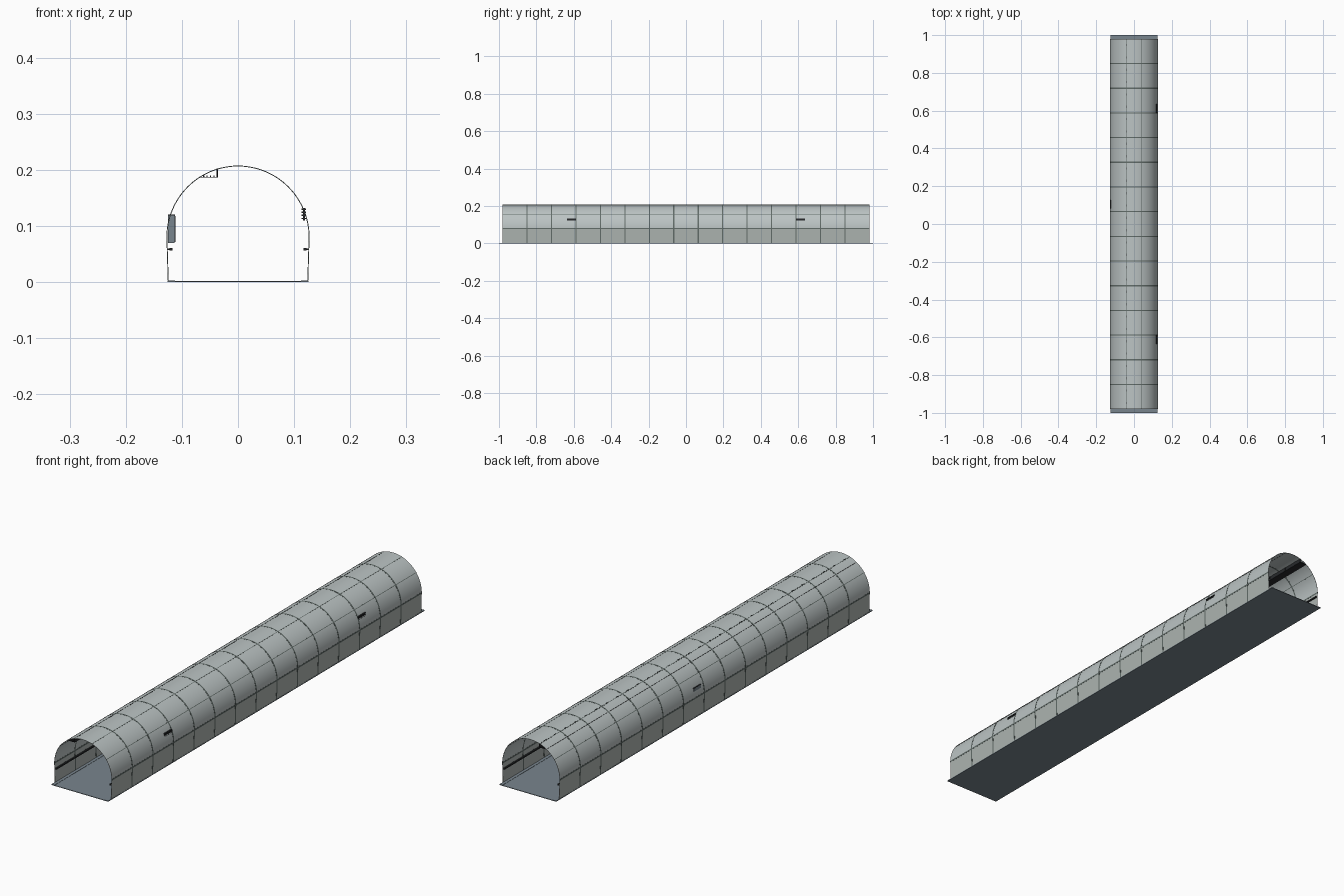
import bpy, bmesh, math

if "Cube" in bpy.data.objects:
    bpy.data.objects.remove(bpy.data.objects["Cube"])

R, SPRING, END = 0.1272, 0.08, 0.98
STEP = 2 * END / 15


def material(name, rgb):
    m = bpy.data.materials.new(name)
    m.diffuse_color = (*rgb, 1)
    m.use_nodes = True
    m.node_tree.nodes["Principled BSDF"].inputs["Base Color"].default_value = m.diffuse_color
    return m


LINING = material("pale grey lining", (0.50, 0.55, 0.55))
WALL = material("grey green wall", (0.42, 0.46, 0.44))
SEAM = material("dark seam", (0.12, 0.15, 0.14))
FLOOR = material("slate floor", (0.19, 0.235, 0.27))
BLACK = material("black fittings", (0.02, 0.022, 0.024))


def finish(name, bm, mat, smooth=False):
    bmesh.ops.recalc_face_normals(bm, faces=bm.faces)
    me = bpy.data.meshes.new(name)
    bm.to_mesh(me)
    bm.free()
    me.materials.append(mat)
    ob = bpy.data.objects.new(name, me)
    bpy.context.collection.objects.link(ob)
    if smooth:
        bpy.ops.object.select_all(action='DESELECT')
        ob.select_set(True)
        bpy.context.view_layer.objects.active = ob
        bpy.ops.object.shade_smooth_by_angle()
    return ob


def add_box(bm, x, y, z):
    """Box from (min, max) pairs."""
    v = bmesh.ops.create_cube(bm, size=1)["verts"]
    for p in v:
        p.co = [(a + b) / 2 + c * (b - a) for (a, b), c in zip((x, y, z), p.co)]


def boxes(name, mat, items):
    bm = bmesh.new()
    for item in items:
        add_box(bm, *item)
    return finish(name, bm, mat)


def add_sheet(bm, inner, outer, y0, y1):
    """Curved plate between two matching x-z profiles."""
    loop = inner + outer[::-1]
    n, h = len(loop), len(inner)
    a = [bm.verts.new((x, y0, z)) for x, z in loop]
    b = [bm.verts.new((x, y1, z)) for x, z in loop]
    for i in range(n):
        j = (i + 1) % n
        bm.faces.new((a[i], a[j], b[j], b[i]))
    for ring in (a, b):
        for i in range(h - 1):
            bm.faces.new((ring[i], ring[i + 1], ring[n - 2 - i], ring[n - 1 - i]))


def arc(r, a0=0, a1=180, n=48):
    angles = [math.radians(a0 + (a1 - a0) * i / n) for i in range(n + 1)]
    return [(r * math.cos(t), SPRING + r * math.sin(t)) for t in angles]


def wall(side, off):
    return [(side * (0.1247 + off), 0.001), (side * (R + off), SPRING)]


rings = [-END + STEP * i for i in range(1, 15)]

# Vaulted lining
bm = bmesh.new()
add_sheet(bm, arc(R - 0.0008), arc(R), -END, END)
finish("vault_lining", bm, LINING, True)

# Lower side walls
for side, label in ((1, "right"), (-1, "left")):
    bm = bmesh.new()
    add_sheet(bm, wall(side, -0.0008), wall(side, 0), -END, END)
    finish(label + "_side_wall", bm, WALL)

# Transverse panel seams over vault and walls
bm = bmesh.new()
for y in rings:
    add_sheet(bm, arc(R - 0.0012), arc(R + 0.0004), y - 0.003, y + 0.003)
    for side in (1, -1):
        add_sheet(bm, wall(side, -0.0012), wall(side, 0.0004), y - 0.003, y + 0.003)
finish("panel_ring_seams", bm, SEAM, True)

# Lengthwise panel seams
bm = bmesh.new()
for a in (0, 36, 72, 108, 144, 180):
    d = 1.4 if a in (0, 180) else 0.5
    add_sheet(bm, arc(R - 0.0012, a - d, a + d, 2), arc(R + 0.0004, a - d, a + d, 2), -END, END)
finish("lengthwise_seams", bm, SEAM)

# Floor slab and low kerbs
boxes("floor_slab", FLOOR, [((-0.123, 0.123), (-1, 1), (0, 0.0022))])
boxes("kerbs", FLOOR, [((min(s * 0.112, s * 0.1255), max(s * 0.112, s * 0.1255)),
                        (-1, 1), (0, 0.0032)) for s in (1, -1)])

# Handrails with wall brackets
for side, label in ((1, "right"), (-1, "left")):
    def span(a, b):
        return (min(side * a, side * b), max(side * a, side * b))
    items = [(span(0.1165, 0.1225), (-END, END), (0.056, 0.061))]
    items += [(span(0.1215, 0.126), (y - 0.003, y + 0.003), (0.057, 0.060))
              for y in [-END + STEP * (i + 0.5) for i in range(15)]]
    boxes(label + "_handrail", BLACK, items)

# Hanging tray with cables
boxes("cable_tray", BLACK, [((-0.069, -0.037), (-END, END), (0.186, 0.1875)),
                            ((-0.0378, -0.0366), (-END, END), (0.186, 0.2015))])
boxes("tray_hangers", BLACK, [((-0.0385, -0.036), (y - 0.006, y + 0.006), (0.186, 0.2025))
                              for y in [-END + STEP * (i + 0.5) / 2 for i in range(30)]])
boxes("cables", BLACK, [((x - 0.001, x + 0.001), (-END, END), (0.1875, 0.1895))
                        for x in (-0.061, -0.055, -0.049, -0.043)])

# Wall cabinet with dark door
boxes("wall_cabinet", FLOOR, [((-0.1245, -0.113), (0.082, 0.128), (0.07, 0.119))])
boxes("cabinet_door", BLACK, [((-0.113, -0.1115), (0.083, 0.127), (0.071, 0.118))])
boxes("cabinet_top", BLACK, [((-0.1245, -0.1125), (0.082, 0.128), (0.117, 0.120))])

# Louvred vents
for y, label in ((-0.612, "front"), (0.612, "back")):
    items = [((0.1155, 0.1195), (y - 0.024, y + 0.024), (0.110, 0.132))]
    items += [((0.113, 0.121), (y - 0.024, y + 0.024), (0.112 + 0.0055 * i, 0.1145 + 0.0055 * i))
              for i in range(4)]
    boxes(label + "_vent", BLACK, items)
